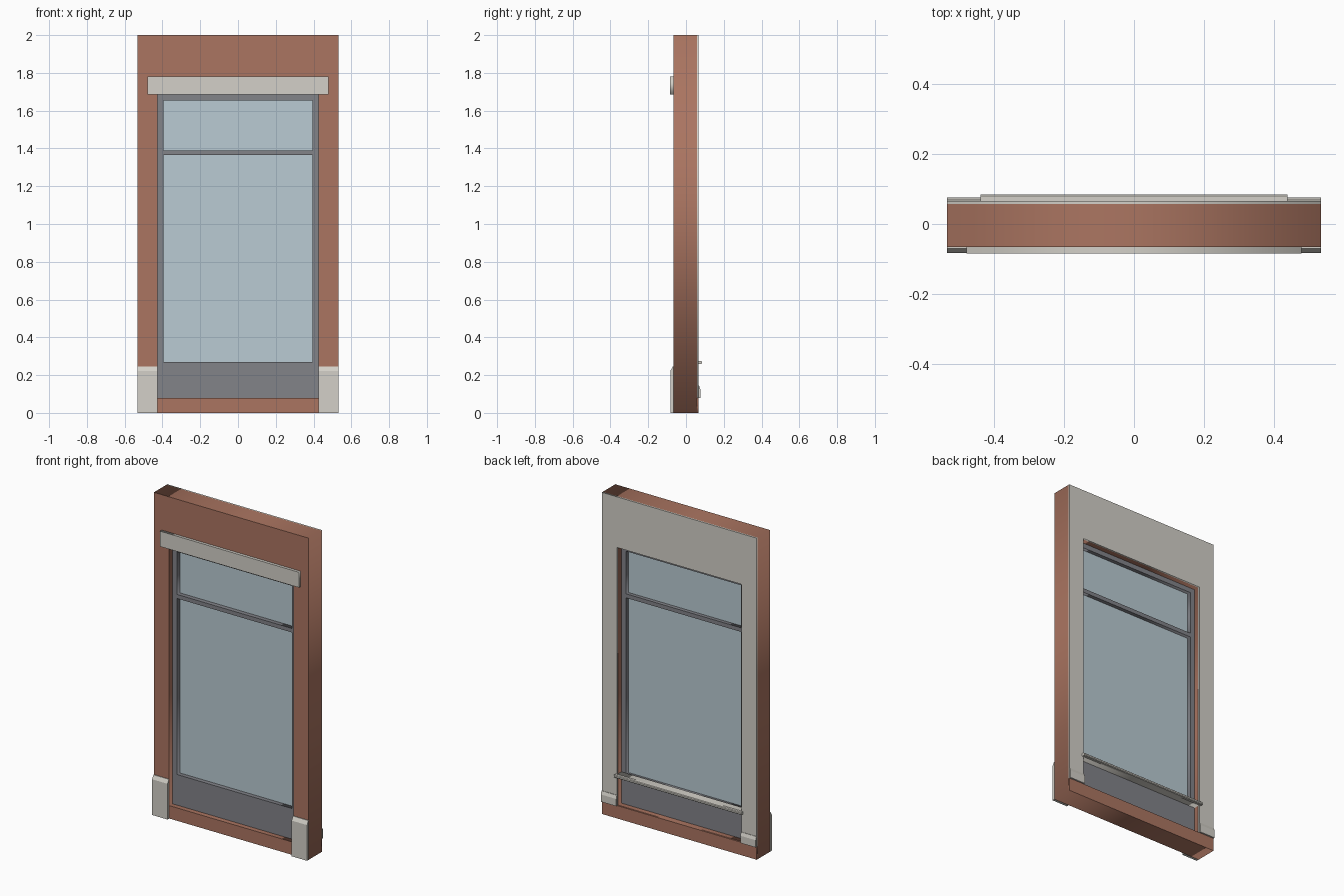
import bpy, bmesh, math

if "Cube" in bpy.data.objects:
    bpy.data.objects.remove(bpy.data.objects["Cube"])

# Flat colours
def material(name, srgb):
    m = bpy.data.materials.new(name)
    m.diffuse_color = [(c / 255 / 12.92 if c / 255 < 0.04 else ((c / 255 + 0.055) / 1.055) ** 2.4)
                       for c in srgb] + [1]
    m.use_nodes = True
    m.node_tree.nodes["Principled BSDF"].inputs["Base Color"].default_value = m.diffuse_color
    return m

BRICK = material("brick red", (171, 117, 97))
STONE = material("pale stone", (211, 208, 200))
FRAME = material("frame grey", (130, 131, 137))
GLASS = material("pale blue glass", (186, 203, 211))

def rect(x, z0, z1):
    return [(-x, z0), (x, z0), (x, z1), (-x, z1)]

def panel(name, loops, y0, y1, mat):
    """Extrude x-z outlines (first is outer, the rest are holes) from y0 to y1."""
    cu = bpy.data.curves.new(name, 'CURVE')
    cu.dimensions = '2D'
    cu.fill_mode = 'BOTH'
    cu.extrude = (y1 - y0) / 2
    for pts in loops:
        s = cu.splines.new('POLY')
        s.points.add(len(pts) - 1)
        for p, (x, z) in zip(s.points, pts):
            p.co = (x, z, 0, 1)
        s.use_cyclic_u = True
    ob = bpy.data.objects.new(name, cu)
    bpy.context.collection.objects.link(ob)
    ob.rotation_euler.x = math.pi / 2
    ob.location.y = (y0 + y1) / 2
    bpy.ops.object.select_all(action='DESELECT')
    ob.select_set(True)
    bpy.context.view_layer.objects.active = ob
    bpy.ops.object.convert(target='MESH')
    ob = bpy.context.object
    ob.data.materials.clear()
    ob.data.materials.append(mat)
    return ob

def moulding(name, profile, x0, x1, mat):
    """Sweep a y-z profile along x."""
    bm = bmesh.new()
    face = bm.faces.new([bm.verts.new((x0, y, z)) for y, z in profile])
    ext = bmesh.ops.extrude_face_region(bm, geom=[face])
    bmesh.ops.translate(bm, vec=(x1 - x0, 0, 0),
                        verts=[v for v in ext['geom'] if isinstance(v, bmesh.types.BMVert)])
    bmesh.ops.recalc_face_normals(bm, faces=bm.faces)
    me = bpy.data.meshes.new(name)
    bm.to_mesh(me)
    bm.free()
    me.materials.append(mat)
    ob = bpy.data.objects.new(name, me)
    bpy.context.collection.objects.link(ob)
    return ob

W, OPEN = 0.533, 0.427            # half widths of wall and opening
BASE, HEAD = 0.08, 1.685          # opening bottom and top
FRONT, BACK, LINING = -0.066, 0.057, 0.066

# Brick wall with opening, and the brick foot below the lining
panel("brick_wall", [rect(W, 0, 2), rect(OPEN, BASE, HEAD)], FRONT, BACK, BRICK)
panel("brick_foot", [rect(W, 0, BASE)], BACK, LINING, BRICK)

# Plaster lining on the inside
panel("plaster_lining", [[(-W, BASE), (-OPEN, BASE), (-OPEN, HEAD), (OPEN, HEAD),
                          (OPEN, BASE), (W, BASE), (W, 2), (-W, 2)]], BACK, LINING, STONE)

# Window frame with two panes
panes = [(0.27, 1.365), (1.39, 1.655)]
panel("window_frame", [rect(OPEN, BASE, HEAD)] + [rect(0.395, a, b) for a, b in panes],
      -0.035, 0.025, FRAME)
for label, (a, b) in zip(("lower", "upper"), panes):
    panel(label + "_glass", [rect(0.395, a, b)], -0.008, 0.002, GLASS)

# Stone lintel over the opening
panel("lintel", [rect(0.478, HEAD, 1.78)], -0.084, FRONT, STONE)

# Inner window sill: board in the opening and a rounded nosing
panel("sill_board", [rect(OPEN, 0.258, 0.275)], 0.025, LINING, STONE)
moulding("sill_nosing", [(LINING, 0.258), (0.08, 0.258), (0.084, 0.262), (0.084, 0.271),
                         (0.08, 0.275), (LINING, 0.275)], -0.438, 0.438, STONE)

# Chamfered plinths outside and skirting boards inside, on both piers
for side, x0, x1 in (("left", -W, -OPEN), ("right", OPEN, W)):
    moulding(side + "_plinth", [(FRONT, 0), (-0.083, 0), (-0.083, 0.222), (-0.07, 0.245),
                                (FRONT, 0.245)], x0, x1, STONE)
    moulding(side + "_skirting", [(LINING, BASE), (0.076, BASE), (0.076, 0.125),
                                  (0.069, 0.145), (LINING, 0.145)], x0, x1, STONE)
